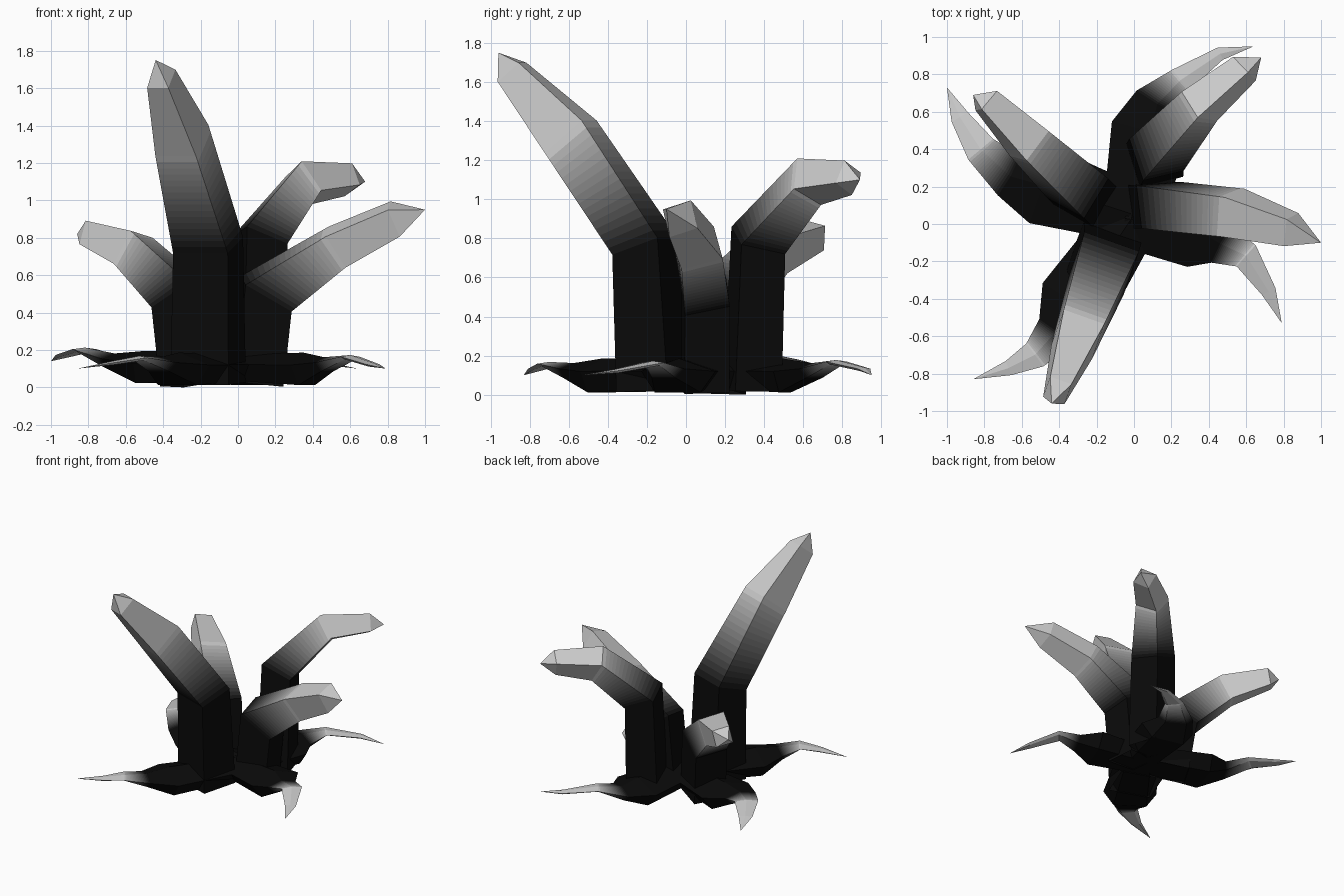
import bpy, bmesh, math
from mathutils import Vector

if "Cube" in bpy.data.objects:
    bpy.data.objects.remove(bpy.data.objects["Cube"])

# Grey ramp: charred base fading to pale tips
STEPS = 16
mats = []
for i in range(STEPS + 1):
    s = 0.003 + 0.5 * (i / STEPS) ** 1.7
    m = bpy.data.materials.new(f"grey_{i}")
    m.diffuse_color = (s, s, s, 1)
    m.use_nodes = True
    m.node_tree.nodes["Principled BSDF"].inputs["Base Color"].default_value = m.diffuse_color
    mats.append(m)


def section(sides, twist):
    """Unit cross-section: a square of half size 1, or a flattened pentagon."""
    r, start = (math.sqrt(2), 45) if sides == 4 else (1.07, 90)
    angles = [math.radians(start + twist) + math.tau * k / sides for k in range(sides)]
    return [(r * math.cos(a), r * math.sin(a)) for a in angles]


def sweep(name, path, apex, fade, sides, twist=0, follow=False):
    """Tapering tube. path rows: x, y, z, half width, half height.
    fade is the segment where the shade changes; follow turns rings with the path."""
    pts = [Vector(p[:3]) for p in path] + [Vector(apex)]
    lean = pts[-1] - pts[0]
    rings = []
    for i, p in enumerate(path):
        t = (pts[i + 1] - pts[i]).normalized()
        if i:
            t = (t + (pts[i] - pts[i - 1]).normalized()).normalized()
        head = t if follow else lean
        side = Vector((head.y, -head.x, 0)).normalized()
        up = side.cross(t).normalized()
        rings.append([pts[i] + side * u * p[3] + up * v * p[4] for u, v in section(sides, twist)])

    # Split the fading segment into strips, one grey each
    rows, shade = [rings[0]], []
    for i in range(len(rings) - 1):
        n = STEPS if i == fade else 1
        for j in range(1, n + 1):
            rows.append([a.lerp(b, j / n) for a, b in zip(rings[i], rings[i + 1])])
            shade.append(j if i == fade else (0 if i < fade else STEPS))

    bm = bmesh.new()
    vs = [[bm.verts.new((c.x, c.y, max(c.z, 0))) for c in row] for row in rows]
    for a, b, s in zip(vs, vs[1:], shade):
        for k in range(sides):
            q = (k + 1) % sides
            bm.faces.new((a[k], a[q], b[q], b[k])).material_index = s
    tip = bm.verts.new(apex)
    for k in range(sides):
        bm.faces.new((vs[-1][k], vs[-1][(k + 1) % sides], tip)).material_index = STEPS
    bmesh.ops.recalc_face_normals(bm, faces=bm.faces)
    me = bpy.data.meshes.new(name)
    bm.to_mesh(me)
    bm.free()
    for m in mats:
        me.materials.append(m)
    bpy.context.collection.objects.link(bpy.data.objects.new(name, me))


# Four thick box-section stalks that lean outward
sweep("stalk_front", [
    (-.16, -.17, .02, .165, .14), (-.16, -.21, .76, .155, .13),
    (-.30, -.59, 1.32, .115, .13), (-.41, -.89, 1.65, .06, .075)],
    (-.44, -.96, 1.75), 1, 4)
sweep("stalk_right", [
    (.10, .10, .02, .115, .13), (.15, .10, .50, .115, .145),
    (.53, .06, .75, .11, .10), (.84, -.03, .90, .075, .08)],
    (1.0, -.10, .95), 1, 4, -18)
sweep("stalk_back", [
    (.11, .34, .02, .125, .12), (.12, .37, .79, .12, .12),
    (.35, .63, 1.09, .09, .095), (.59, .83, 1.11, .065, .065)],
    (.68, .89, 1.10), 1, 4, 28)
sweep("stalk_left", [
    (-.25, .14, .02, .125, .12), (-.30, .19, .48, .125, .13),
    (-.56, .43, .73, .10, .10), (-.79, .66, .815, .065, .065)],
    (-.86, .69, .82), 1, 4, -12)

# Four flat curling roots spread over the ground from the middle
sweep("root_left", [
    (.0, .05, .10, .15, .07), (-.50, .21, .10, .21, .09), (-.67, .26, .14, .12, .04),
    (-.82, .40, .20, .085, .012), (-.93, .57, .17, .05, .01)],
    (-1.0, .73, .14), 2, 5, follow=True)
sweep("root_back", [
    (-.02, .0, .10, .15, .07), (.09, .50, .09, .21, .09), (.13, .65, .12, .13, .04),
    (.25, .77, .165, .07, .012), (.46, .91, .13, .035, .01)],
    (.64, .95, .10), 2, 5, follow=True)
sweep("root_right", [
    (-.05, .03, .10, .15, .07), (.36, -.04, .09, .20, .09), (.47, -.11, .12, .11, .04),
    (.60, -.17, .16, .075, .012), (.72, -.36, .12, .04, .01)],
    (.79, -.53, .10), 2, 5, follow=True)
sweep("root_front", [
    (.0, .05, .10, .15, .07), (-.32, -.43, .09, .20, .09), (-.42, -.58, .12, .11, .04),
    (-.53, -.70, .155, .075, .012), (-.67, -.77, .13, .04, .01)],
    (-.86, -.83, .10), 2, 5, follow=True)
